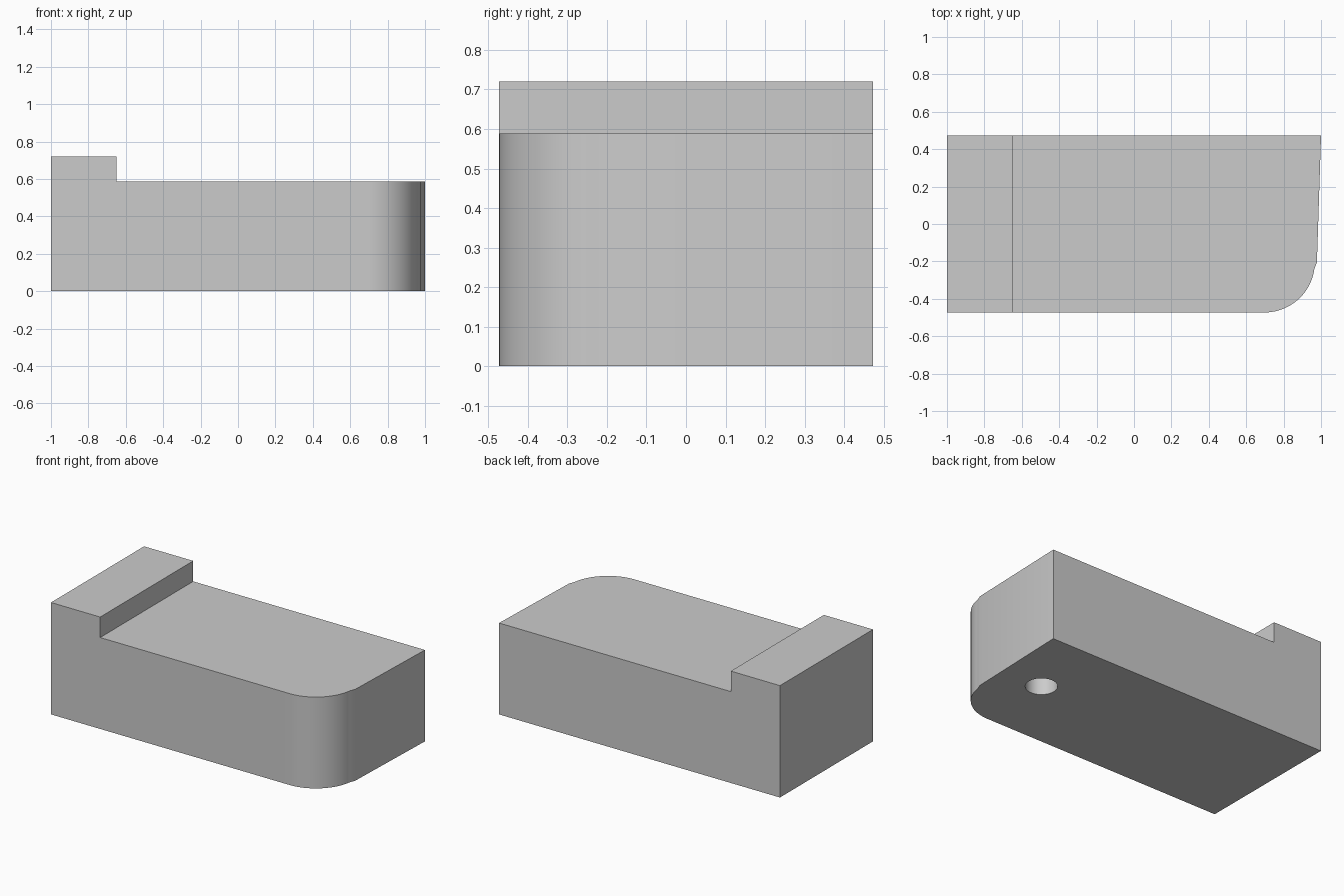
import bpy
import bmesh
from math import cos, sin, pi, radians

cube = bpy.data.objects.get("Cube")
if cube:
    bpy.data.objects.remove(cube, do_unlink=True)

HALF_DEPTH = 0.473
DECK_Z, TOP_Z = 0.588, 0.72
STEP_X = -0.65
CORNER_R = 0.27

# Plain grey material
grey = bpy.data.materials.new("light_grey")
grey.use_nodes = True
colour = (0.6, 0.6, 0.6, 1)
grey.diffuse_color = colour
grey.node_tree.nodes["Principled BSDF"].inputs["Base Color"].default_value = colour


def prism(name, outline, z0, z1):
    """Extrude a counter-clockwise plan outline from z0 to z1."""
    bm = bmesh.new()
    base = bm.faces.new([bm.verts.new((x, y, z0)) for x, y in outline])
    top = bmesh.ops.extrude_face_region(bm, geom=[base])
    verts = [g for g in top["geom"] if isinstance(g, bmesh.types.BMVert)]
    bmesh.ops.translate(bm, verts=verts, vec=(0, 0, z1 - z0))
    bmesh.ops.recalc_face_normals(bm, faces=bm.faces)
    mesh = bpy.data.meshes.new(name)
    bm.to_mesh(mesh)
    bm.free()
    mesh.materials.append(grey)
    obj = bpy.data.objects.new(name, mesh)
    bpy.context.collection.objects.link(obj)
    return obj


def arc(cx, cy, r, start, end, steps):
    angles = [start + (end - start) * i / steps for i in range(steps + 1)]
    return [(cx + r * cos(a), cy + r * sin(a)) for a in angles]


def cut(obj, cutter):
    """Subtract a cutter, then discard it."""
    cutter.hide_render = True
    bpy.context.view_layer.objects.active = obj
    mod = obj.modifiers.new("cut", "BOOLEAN")
    mod.operation = "DIFFERENCE"
    mod.solver = "EXACT"
    mod.object = cutter
    bpy.ops.object.modifier_apply(modifier=mod.name)
    bpy.data.objects.remove(cutter, do_unlink=True)


# Block with one rounded corner, a small jog and a slightly slanted end
outline = [(-1, HALF_DEPTH), (-1, -HALF_DEPTH)]
outline += arc(0.697, -HALF_DEPTH + CORNER_R, CORNER_R, -pi / 2, -radians(8), 20)
outline += [(0.978, -0.205), (1, HALF_DEPTH)]
block = prism("stepped_block", outline, 0, TOP_Z)

# Lower deck, leaving the raised ledge at one end
deck = [(STEP_X, -1), (2, -1), (2, 1), (STEP_X, 1)]
cut(block, prism("deck_cutter", deck, DECK_Z, 1))

# Blind round hole in the underside
hole = arc(0.70, 0.01, 0.093, 0, 2 * pi, 40)[:-1]
cut(block, prism("hole_cutter", hole, -0.1, 0.35))

# Smooth the curved walls and keep the edges sharp
bpy.ops.object.select_all(action="DESELECT")
block.select_set(True)
bpy.context.view_layer.objects.active = block
bpy.ops.object.shade_smooth_by_angle(angle=radians(25))
